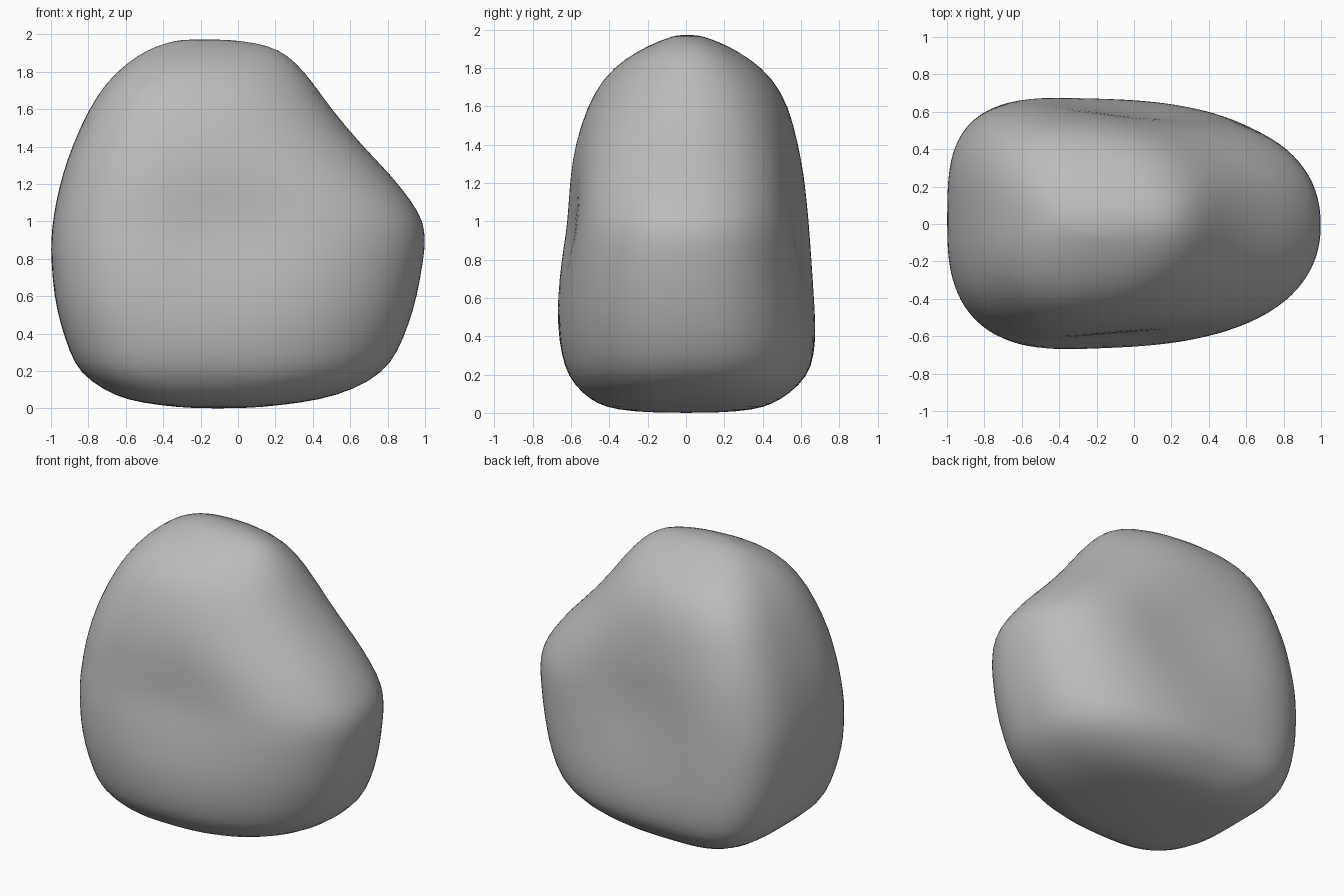
import bpy, bmesh, math

cube = bpy.data.objects.get("Cube")
if cube:
    bpy.data.objects.remove(cube, do_unlink=True)

# Horizontal sections of the boulder: z, x min, x max, y min, y max
SECTIONS = [
    (0.000, -0.22, 0.02, -0.16, 0.16),
    (0.016, -0.42, 0.22, -0.37, 0.36),
    (0.045, -0.60, 0.44, -0.46, 0.45),
    (0.10, -0.72, 0.62, -0.54, 0.54),
    (0.19, -0.85, 0.78, -0.62, 0.64),
    (0.30, -0.90, 0.855, -0.655, 0.675),
    (0.45, -0.95, 0.915, -0.685, 0.685),
    (0.60, -0.985, 0.96, -0.70, 0.68),
    (0.80, -1.0, 0.995, -0.70, 0.675),
    (0.90, -1.0, 1.005, -0.69, 0.67),
    (1.00, -0.99, 0.995, -0.68, 0.665),
    (1.10, -0.975, 0.94, -0.67, 0.655),
    (1.25, -0.94, 0.82, -0.645, 0.635),
    (1.40, -0.89, 0.67, -0.605, 0.60),
    (1.60, -0.80, 0.495, -0.525, 0.545),
    (1.75, -0.70, 0.395, -0.435, 0.455),
    (1.85, -0.59, 0.31, -0.32, 0.335),
    (1.92, -0.48, 0.22, -0.19, 0.21),
    (1.955, -0.38, 0.10, -0.10, 0.12),
    (1.974, -0.29, -0.08, -0.04, 0.05),
]
SIDES = 56

# Corner squareness at the foot and at the crown, by (left?, back?)
CORNERS = {
    (True, True): (2.5, 2.15),
    (True, False): (2.35, 2.1),
    (False, True): (4.2, 3.2),
    (False, False): (3.1, 2.4),
}

# Broad hollows: x, z, x radius, z radius, push along y, side (-1 front, 1 back)
HOLLOWS = [
    (-0.02, 0.98, 0.52, 0.40, 0.095, -1),
    (0.08, 1.00, 0.46, 0.42, -0.085, 1),
]


def section_point(sec, a):
    """Rounded outline: boxy on the right end, tapered on the left end."""
    z, x0, x1, y0, y1 = sec
    cx, cy = x0 + 0.40 * (x1 - x0), (y0 + y1) / 2
    c, s = math.cos(a), math.sin(a)
    foot, crown = CORNERS[c > 0, s > 0]
    n = foot + (crown - foot) * z / 1.8
    if z > 1.7:                                # nearly round at the very top
        n += (2.1 - n) * (z - 1.7) / 0.3
    # radial form keeps the points evenly spread
    r = (abs(c) ** n + abs(s) ** n) ** (-1 / n)
    x = cx + r * c * ((x1 - cx) if c > 0 else (cx - x0))
    y = cy + r * s * ((y1 - cy) if s > 0 else (cy - y0))
    for hx, hz, rx, rz, push, side in HOLLOWS:
        if s * side > 0:
            fall = math.exp(-((x - hx) / rx) ** 2 - ((z - hz) / rz) ** 2)
            y += push * fall * min(1, abs(s) * 1.5)
    return x, y, z


# Boulder body
bm = bmesh.new()
rings = [[bm.verts.new(section_point(sec, 2 * math.pi * i / SIDES)) for i in range(SIDES)]
         for sec in SECTIONS]
for low, high in zip(rings, rings[1:]):
    for i in range(SIDES):
        j = (i + 1) % SIDES
        bm.faces.new((low[i], low[j], high[j], high[i]))
bm.faces.new(rings[0][::-1])
bm.faces.new(rings[-1])
# Even out the section steps a little
bmesh.ops.smooth_vert(bm, verts=bm.verts[:], factor=0.25, use_axis_x=True,
                      use_axis_y=True, use_axis_z=False)
for f in bm.faces:
    f.smooth = True
mesh = bpy.data.meshes.new("boulder")
bm.to_mesh(mesh)
bm.free()
boulder = bpy.data.objects.new("boulder", mesh)
bpy.context.collection.objects.link(boulder)
sub = boulder.modifiers.new("Subdivision", "SUBSURF")
sub.levels = sub.render_levels = 1

# Stone grey
stone = bpy.data.materials.new("stone grey")
stone.use_nodes = True
colour = (0.5, 0.5, 0.5, 1)
stone.diffuse_color = colour
bsdf = stone.node_tree.nodes["Principled BSDF"]
bsdf.inputs["Base Color"].default_value = colour
bsdf.inputs["Roughness"].default_value = 0.9
mesh.materials.append(stone)
